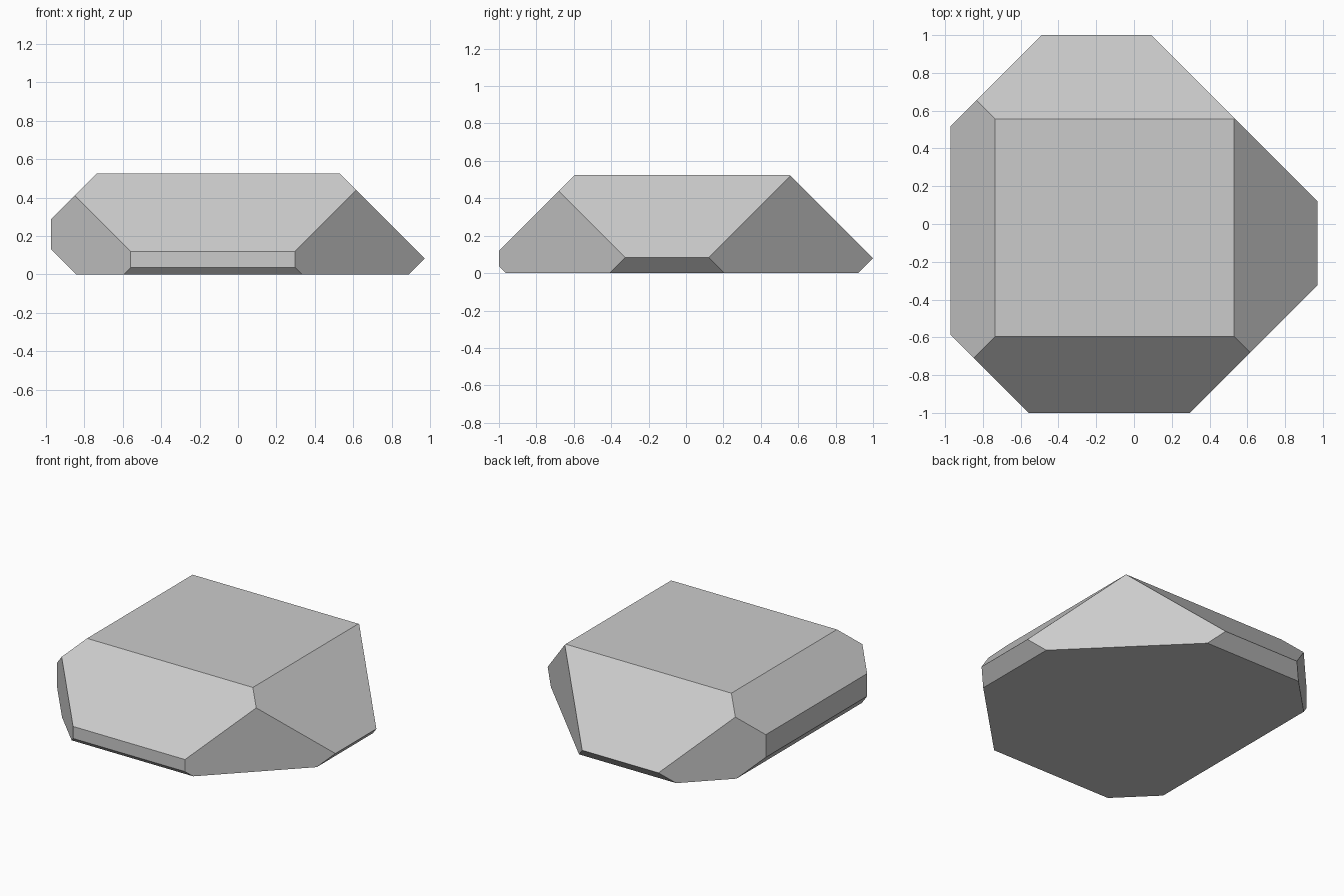
import bpy, bmesh
from mathutils import Vector, Matrix

if "Cube" in bpy.data.objects:
    bpy.data.objects.remove(bpy.data.objects["Cube"])

# Block that bounds the stone
X, Y, Z = 0.972, 1.0, 0.525
bm = bmesh.new()
bmesh.ops.create_cube(bm, size=1, matrix=Matrix.Translation((0, 0, Z / 2)) @ Matrix.Diagonal((2 * X, 2 * Y, Z, 1)))


def chamfer(normal, distance):
    """Slice off everything where normal . point > distance and cap the cut."""
    n = Vector(normal)
    bmesh.ops.bisect_plane(bm, geom=bm.verts[:] + bm.edges[:] + bm.faces[:], dist=1e-5,
                           plane_co=n * distance / n.length_squared, plane_no=n, clear_outer=True)
    rim = [e for e in bm.edges if e.is_boundary]
    if rim:
        bmesh.ops.holes_fill(bm, edges=rim, sides=0)


# 45 degree facets: upright corners, upper edges, lower edges
for normal, distance in [
    ((-1, -1, 0), 1.558), ((1, -1, 0), 1.296), ((1, 1, 0), 1.092), ((-1, 1, 0), 1.49),
    ((1, 0, 1), 1.055), ((-1, 0, 1), 1.26), ((0, -1, 1), 1.12), ((0, 1, 1), 1.08),
    ((1, 0, -1), 0.887), ((-1, 0, -1), 0.84), ((0, -1, -1), 0.963), ((0, 1, -1), 0.92),
]:
    chamfer(normal, distance)

bmesh.ops.remove_doubles(bm, verts=bm.verts[:], dist=1e-4)
bmesh.ops.recalc_face_normals(bm, faces=bm.faces[:])

# Faceted stone, flat shaded
mesh = bpy.data.meshes.new("stone")
bm.to_mesh(mesh)
bm.free()
bpy.context.collection.objects.link(bpy.data.objects.new("stone", mesh))
